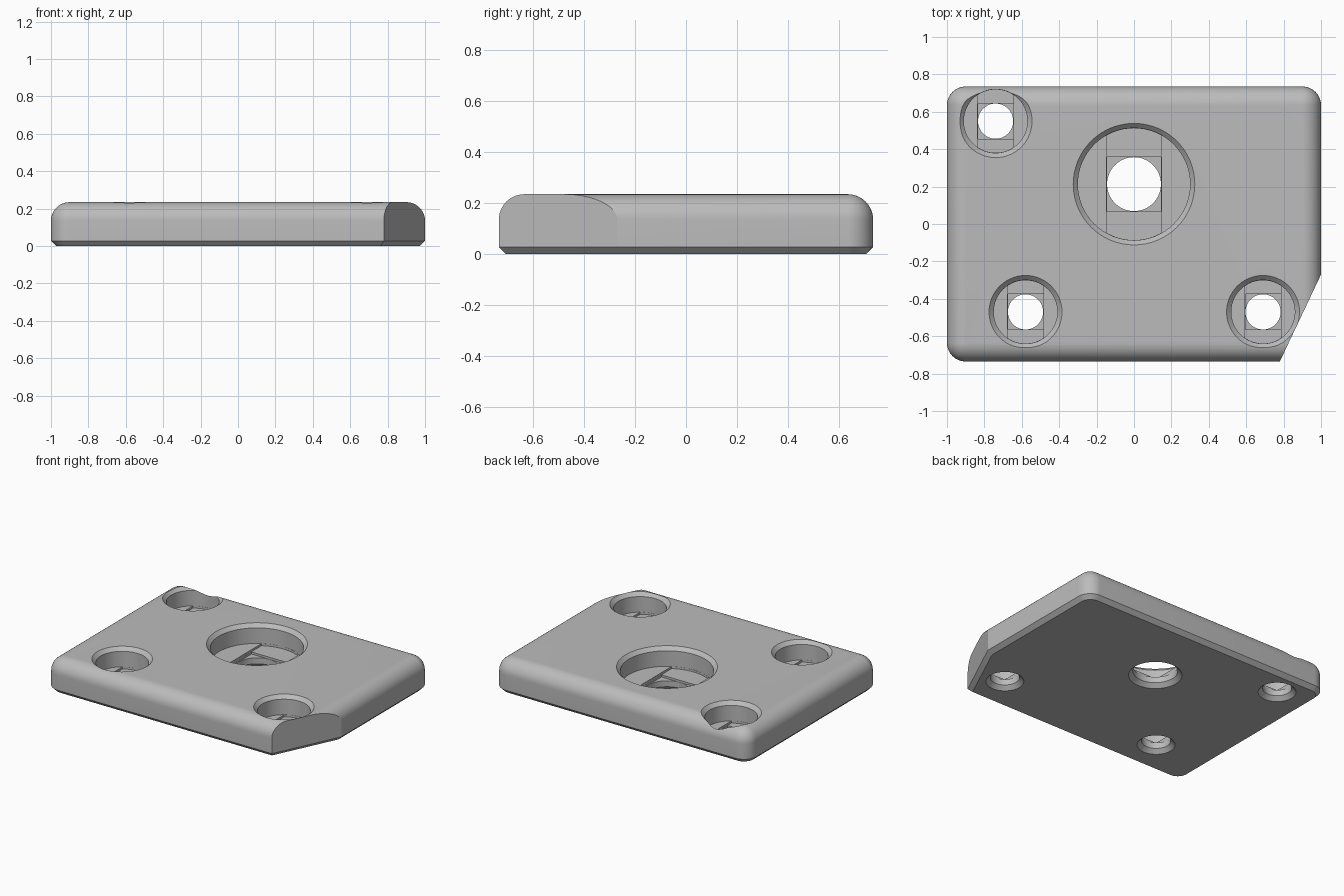
import bpy, bmesh, math
from mathutils import Vector

cube = bpy.data.objects.get("Cube")
if cube:
    bpy.data.objects.remove(cube, do_unlink=True)

HX, HY, TOP = 1.0, 0.735, 0.235
ROUND, BEVEL = 0.1, 0.028
FLOOR, LAYER = 0.1, 0.015

grey = bpy.data.materials.new("mid_grey")
grey.use_nodes = True
grey.diffuse_color = (0.5, 0.5, 0.5, 1)
grey.node_tree.nodes["Principled BSDF"].inputs["Base Color"].default_value = (0.5, 0.5, 0.5, 1)


def to_object(name, bm):
    bmesh.ops.recalc_face_normals(bm, faces=bm.faces)
    mesh = bpy.data.meshes.new(name)
    bm.to_mesh(mesh)
    bm.free()
    obj = bpy.data.objects.new(name, mesh)
    bpy.context.collection.objects.link(obj)
    mesh.materials.append(grey)
    return obj


def loft(rings):
    """Closed solid through rings of equal point count."""
    bm = bmesh.new()
    loops = [[bm.verts.new(p) for p in ring] for ring in rings]
    for a, b in zip(loops, loops[1:]):
        for i in range(len(a)):
            j = (i + 1) % len(a)
            bm.faces.new((a[i], a[j], b[j], b[i]))
    bm.faces.new(loops[0])
    bm.faces.new(loops[-1])
    bmesh.ops.remove_doubles(bm, verts=bm.verts, dist=1e-5)
    return bm


def rounded_ring(inset, z, steps=10):
    r = max(ROUND - inset, 0)
    points = []
    for k, (sx, sy) in enumerate(((1, 1), (-1, 1), (-1, -1), (1, -1))):
        for i in range(steps + 1):
            a = math.pi / 2 * (k + i / steps)
            points.append((sx * (HX - ROUND) + r * math.cos(a),
                           sy * (HY - ROUND) + r * math.sin(a), z))
    return points


def lathe(cx, cy, profile, sides=64):
    return loft([[(cx + r * math.cos(2 * math.pi * i / sides),
                   cy + r * math.sin(2 * math.pi * i / sides), z)
                  for i in range(sides)] for r, z in profile])


def slice_off(bm, point, normal):
    geom = bm.verts[:] + bm.edges[:] + bm.faces[:]
    cut = bmesh.ops.bisect_plane(bm, geom=geom, plane_co=point, plane_no=normal,
                                 clear_outer=True)["geom_cut"]
    edges = [e for e in cut if isinstance(e, bmesh.types.BMEdge)]
    bmesh.ops.contextual_create(bm, geom=edges)


def subtract(target, bm):
    cutter = to_object("cutter", bm)
    cutter.hide_render = True
    mod = target.modifiers.new("cut", "BOOLEAN")
    mod.operation, mod.solver, mod.object = "DIFFERENCE", "EXACT", cutter
    bpy.context.view_layer.objects.active = target
    bpy.ops.object.modifier_apply(modifier=mod.name)
    bpy.data.objects.remove(cutter, do_unlink=True)


# Plate body: bevelled bottom, rounded top edge
rings = [rounded_ring(BEVEL, 0), rounded_ring(0, BEVEL)]
for i in range(11):
    a = math.pi / 2 * i / 10
    rings.append(rounded_ring(ROUND * (1 - math.cos(a)), TOP - ROUND + ROUND * math.sin(a)))
body = loft(rings)

# Clipped front corner, with the bottom bevel carried along it
corner = Vector((0.78, -HY, BEVEL))
out = Vector((0.465, -0.22, 0)).normalized()
slice_off(body, corner, out)
slice_off(body, corner, (out - Vector((0, 0, 1))).normalized())
plate = to_object("mounting_plate", body)


# Stepped screw holes: pocket, slot, square, then through hole
def screw_hole(x, y, pocket, hole):
    rim = 0.025
    subtract(plate, lathe(x, y, [(pocket, FLOOR), (pocket, TOP - rim),
                                 (pocket + rim, TOP), (pocket + rim, TOP + 0.1)]))
    slot = lathe(x, y, [(pocket - 0.001, FLOOR - LAYER), (pocket - 0.001, FLOOR + 0.04)])
    for s in (-1, 1):
        slice_off(slot, Vector((x + s * (hole + 0.002), y, 0)), Vector((s, 0, 0)))
    subtract(plate, slot)
    square = bmesh.new()
    bmesh.ops.create_cube(square, size=1)
    bmesh.ops.scale(square, vec=(2 * hole + 0.002, 2 * hole + 0.002, 0.06), verts=square.verts)
    bmesh.ops.translate(square, vec=(x, y, FLOOR - 2 * LAYER + 0.03), verts=square.verts)
    subtract(plate, square)
    subtract(plate, lathe(x, y, [(hole + BEVEL, -0.05), (hole + BEVEL, 0),
                                 (hole, BEVEL), (hole, FLOOR + 0.02)]))


screw_hole(0, 0.213, 0.3, 0.144)
for x, y in ((-0.74, 0.55), (-0.58, -0.47), (0.69, -0.47)):
    screw_hole(x, y, 0.17, 0.094)

bpy.ops.object.select_all(action="DESELECT")
plate.select_set(True)
bpy.context.view_layer.objects.active = plate
bpy.ops.object.shade_smooth_by_angle(angle=math.radians(25))
